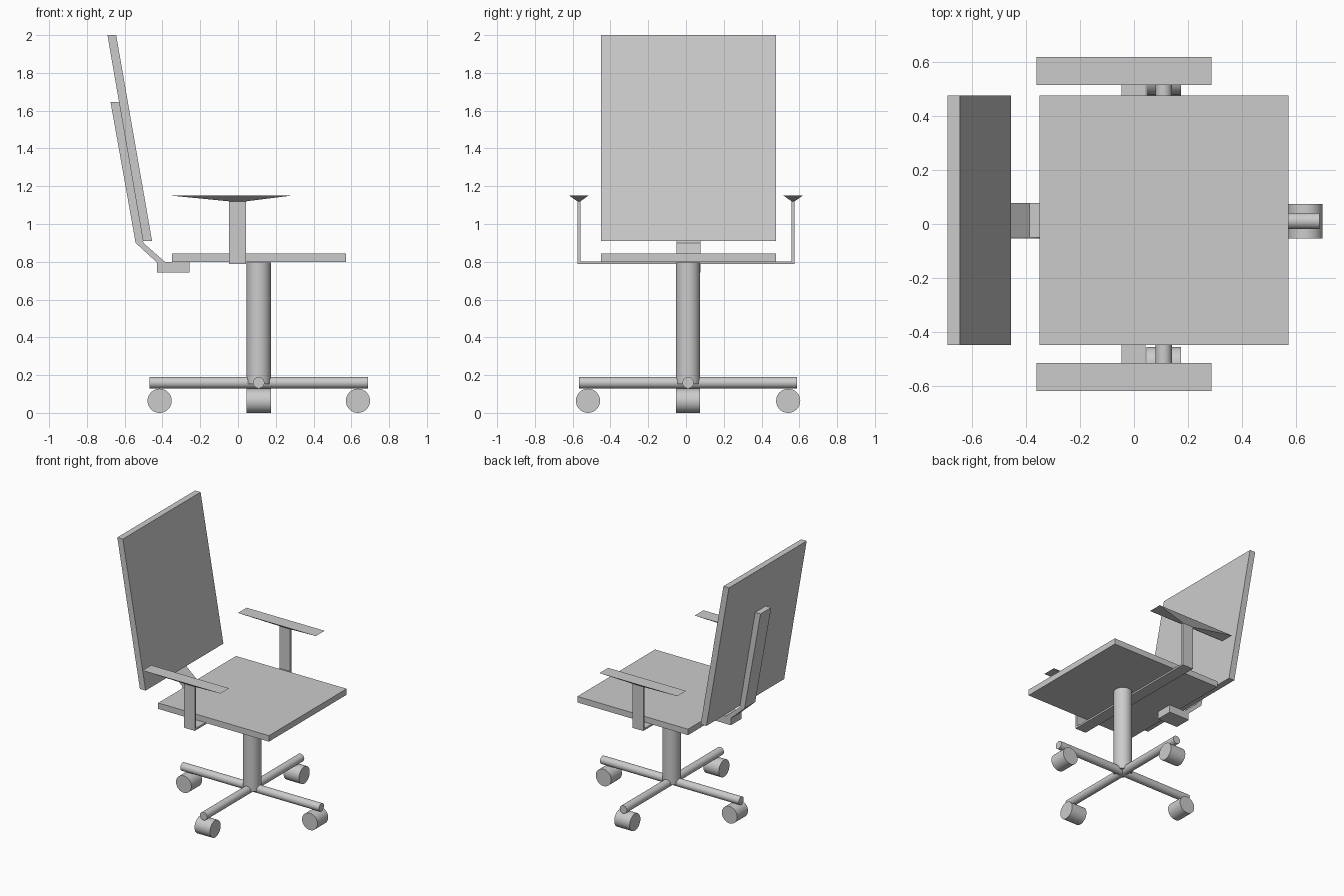
import bpy
import bmesh
from math import pi
from mathutils import Vector

if "Cube" in bpy.data.objects:
    bpy.data.objects.remove(bpy.data.objects["Cube"])

CX, CY = 0.11, 0.011   # centre of the swivel base


def mesh_object(name, bm):
    bmesh.ops.recalc_face_normals(bm, faces=bm.faces)
    me = bpy.data.meshes.new(name)
    bm.to_mesh(me)
    bm.free()
    ob = bpy.data.objects.new(name, me)
    bpy.context.collection.objects.link(ob)
    return ob


def extrude(name, profile, axis, lo, hi):
    """Extrude a 2D profile: axis 'y' takes (x, z) points, axis 'x' takes (y, z)."""
    bm = bmesh.new()
    pts = [(a, lo, b) if axis == 'y' else (lo, a, b) for a, b in profile]
    face = bm.faces.new([bm.verts.new(p) for p in pts])
    ext = bmesh.ops.extrude_face_region(bm, geom=[face])
    step = Vector((0, hi - lo, 0)) if axis == 'y' else Vector((hi - lo, 0, 0))
    bmesh.ops.translate(bm, vec=step,
                        verts=[g for g in ext['geom'] if isinstance(g, bmesh.types.BMVert)])
    return mesh_object(name, bm)


def cylinder(name, r, length, loc, axis='z'):
    rot = {'x': (0, pi / 2, 0), 'y': (pi / 2, 0, 0), 'z': (0, 0, 0)}[axis]
    bpy.ops.mesh.primitive_cylinder_add(vertices=32, radius=r, depth=length,
                                        location=loc, rotation=rot)
    ob = bpy.context.object
    ob.name = name
    bpy.ops.object.shade_smooth_by_angle()
    return ob


# Seat and leaning backrest
extrude("seat", [(-0.35, 0.80), (0.572, 0.80), (0.572, 0.845), (-0.35, 0.845)],
        'y', -0.449, 0.476)
extrude("backrest", [(-0.503, 0.91), (-0.455, 0.91), (-0.645, 2.0), (-0.691, 2.0)],
        'y', -0.449, 0.476)

# Bent bracket holding the backrest
extrude("back_bracket",
        [(-0.257, 0.743), (-0.428, 0.743), (-0.428, 0.795), (-0.542, 0.90),
         (-0.675, 1.647), (-0.629, 1.647), (-0.501, 0.90), (-0.387, 0.80),
         (-0.257, 0.80)], 'y', -0.05, 0.077)

# U-shaped arm strap running under the seat
o, i, b, t = 0.575, 0.559, 0.788, 1.13
extrude("arm_strap", [(-o, t), (-o, b), (o, b), (o, t), (i, t), (i, b + 0.014),
                      (-i, b + 0.014), (-i, t)], 'x', -0.047, 0.043)

# Armrest pads: flat top tapering down onto the strap
for side, y in (("right", -0.567), ("left", 0.567)):
    bm = bmesh.new()
    rings = []
    for x0, x1, w, z in ((-0.362, 0.288, 0.052, 1.151), (-0.047, 0.043, 0.008, 1.12)):
        rings.append([bm.verts.new(p) for p in
                      ((x0, y - w, z), (x1, y - w, z), (x1, y + w, z), (x0, y + w, z))])
    top, low = rings
    bm.faces.new(top)
    bm.faces.new(low)
    for k in range(4):
        n = (k + 1) % 4
        bm.faces.new((top[k], top[n], low[n], low[k]))
    mesh_object(side + "_armrest_pad", bm)

# Column and crossed base legs
cylinder("column", 0.064, 0.642, (CX, CY, 0.474))
cylinder("base_leg_x", 0.03, 1.155, (CX, CY, 0.16), 'x')
cylinder("base_leg_y", 0.03, 1.155, (CX, CY, 0.16), 'y')

# Caster rollers under the leg ends
for s in (-1, 1):
    tag = "a" if s < 0 else "b"
    cylinder("caster_x_" + tag, 0.064, 0.128, (CX + s * 0.525, CY, 0.064), 'y')
    cylinder("caster_y_" + tag, 0.064, 0.128, (CX, CY + s * 0.53, 0.064), 'x')
